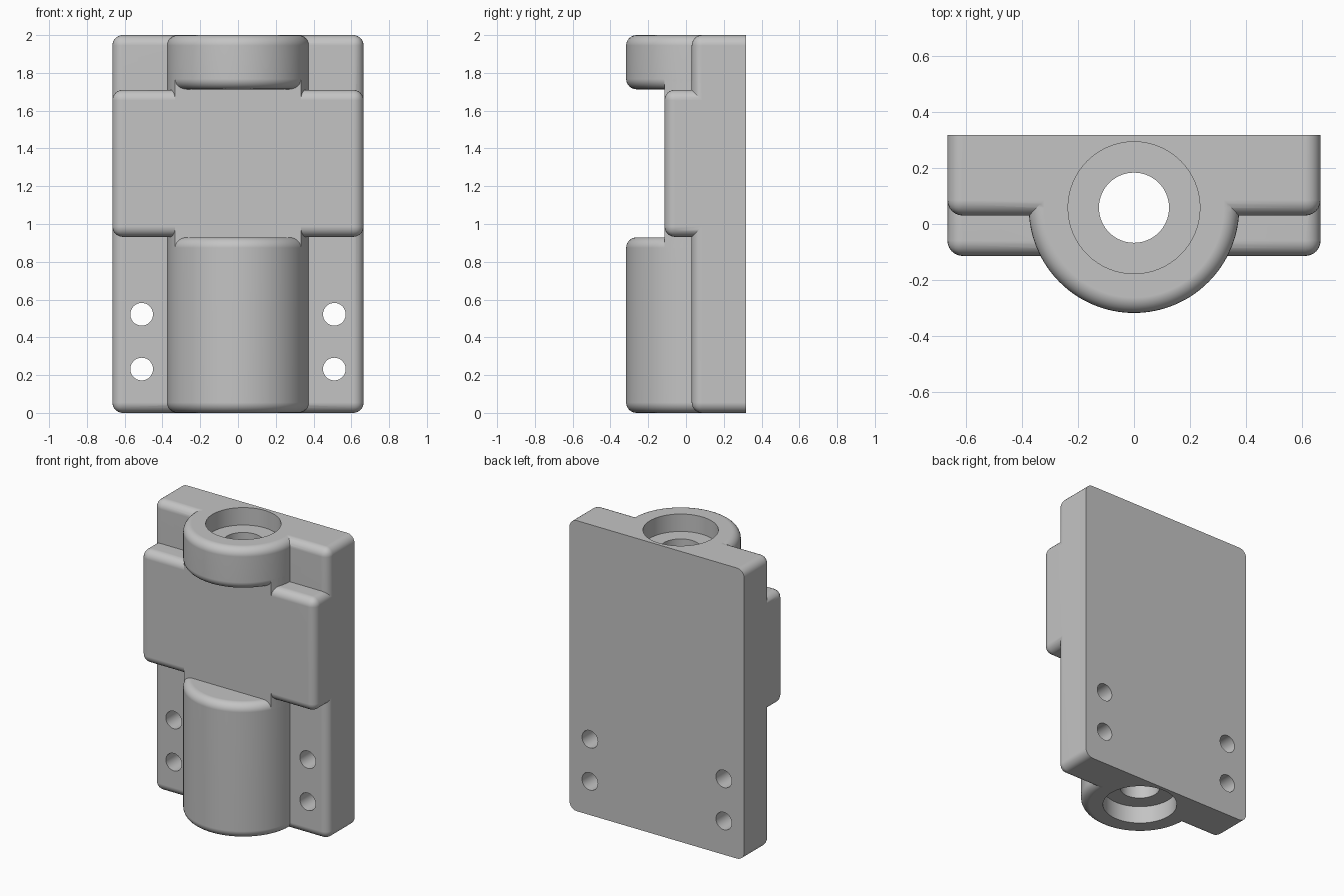
import bpy, bmesh, math
from mathutils import Matrix

if "Cube" in bpy.data.objects:
    bpy.data.objects.remove(bpy.data.objects["Cube"])

HALF_W = 0.665      # half width of plate and block
PLATE_FRONT = 0.03
BACK = 0.317
FRONT = -0.114      # front face of the block
INNER = 0.2         # hidden depth where barrel and block end inside the plate
AXIS_Y = 0.058      # bore axis
BOSS_R = 0.375
FILLET = 0.055

grey = bpy.data.materials.new("plain grey")
grey.use_nodes = True
grey.diffuse_color = (0.55, 0.55, 0.55, 1)
grey.node_tree.nodes["Principled BSDF"].inputs["Base Color"].default_value = (0.55, 0.55, 0.55, 1)


def finish(bm, name):
    # Snap so that flush faces are exactly coplanar
    for v in bm.verts:
        v.co = [round(c, 5) for c in v.co]
    bmesh.ops.recalc_face_normals(bm, faces=bm.faces)
    mesh = bpy.data.meshes.new(name)
    bm.to_mesh(mesh)
    bm.free()
    mesh.materials.append(grey)
    obj = bpy.data.objects.new(name, mesh)
    bpy.context.collection.objects.link(obj)
    return obj


def round_edges(bm, rule):
    edges = [e for e in bm.edges if rule(*[v.co for v in e.verts])]
    bmesh.ops.bevel(bm, geom=edges, offset=FILLET, segments=6,
                    profile=0.5, affect='EDGES')


def slab(name, y0, y1, z0, z1):
    """Box with every edge rounded except those around its back face."""
    bm = bmesh.new()
    bmesh.ops.create_cube(bm, size=1)
    for v in bm.verts:
        v.co.x *= 2 * HALF_W
        v.co.y = y0 if v.co.y < 0 else y1
        v.co.z = z0 if v.co.z < 0 else z1
    round_edges(bm, lambda a, b: min(a.y, b.y) < y0 + 1e-4)
    return finish(bm, name)


def clip(bm, y, direction):
    """Cut away everything beyond y in the given direction and close the cut."""
    bmesh.ops.bisect_plane(bm, geom=bm.verts[:] + bm.edges[:] + bm.faces[:], dist=1e-6,
                           plane_co=(0, y, 0), plane_no=(0, direction, 0), clear_outer=True)
    bmesh.ops.holes_fill(bm, edges=[e for e in bm.edges if e.is_boundary], sides=0)


def barrel(name, radius, z0, z1, rounded):
    bm = bmesh.new()
    bmesh.ops.create_cone(bm, cap_ends=True, segments=128, radius1=radius,
                          radius2=radius, depth=z1 - z0)
    bmesh.ops.translate(bm, verts=bm.verts, vec=(0, AXIS_Y, (z0 + z1) / 2))
    if rounded:
        round_edges(bm, lambda a, b: abs(a.z - b.z) < 1e-4)
    else:
        clip(bm, FRONT, -1)
    clip(bm, INNER, 1)
    return finish(bm, name)


def cutter(radius, depth, location, along_y=False):
    bm = bmesh.new()
    bmesh.ops.create_cone(bm, cap_ends=True, segments=64, radius1=radius,
                          radius2=radius, depth=depth)
    if along_y:
        bmesh.ops.rotate(bm, verts=bm.verts, matrix=Matrix.Rotation(math.pi / 2, 3, 'X'))
    bmesh.ops.translate(bm, verts=bm.verts, vec=location)
    obj = finish(bm, "cutter")
    obj.hide_render = True
    return obj


def combine(body, other, operation):
    mod = body.modifiers.new("combine", 'BOOLEAN')
    mod.operation = operation
    mod.solver = 'EXACT'
    mod.use_hole_tolerant = operation == 'DIFFERENCE'
    mod.object = other
    bpy.context.view_layer.update()
    result = bpy.data.meshes.new_from_object(
        body.evaluated_get(bpy.context.evaluated_depsgraph_get()))
    body.modifiers.clear()
    body.data = result
    bpy.data.objects.remove(other)


# Back plate and the raised cross block
body = slab("bearing_bracket", PLATE_FRONT, BACK, 0, 2)
combine(body, slab("cross_block", FRONT, INNER, 0.932, 1.71), 'UNION')

# Barrel core cut level with the block face, then the two lobes with rounded rims
combine(body, barrel("barrel_core", BOSS_R - 0.0005, 0.8, 1.85, False), 'UNION')
combine(body, barrel("lower_barrel", BOSS_R, 0, 0.929, True), 'UNION')
combine(body, barrel("upper_barrel", BOSS_R, 1.713, 2, True), 'UNION')

# Through bore with a counterbore at each end
combine(body, cutter(0.125, 3, (0, AXIS_Y, 1)), 'DIFFERENCE')
for z in (0, 2):
    combine(body, cutter(0.235, 0.24, (0, AXIS_Y, z)), 'DIFFERENCE')

# Four mounting holes
for x in (-0.51, 0.51):
    for z in (0.232, 0.522):
        combine(body, cutter(0.06, 2, (x, 0, z), along_y=True), 'DIFFERENCE')

# Smooth fillets with flat-looking main faces
bpy.ops.object.select_all(action='DESELECT')
body.select_set(True)
bpy.context.view_layer.objects.active = body
bpy.ops.object.shade_smooth_by_angle(angle=math.radians(30))
normals = body.modifiers.new("flat_main_faces", 'WEIGHTED_NORMAL')
normals.keep_sharp = True
